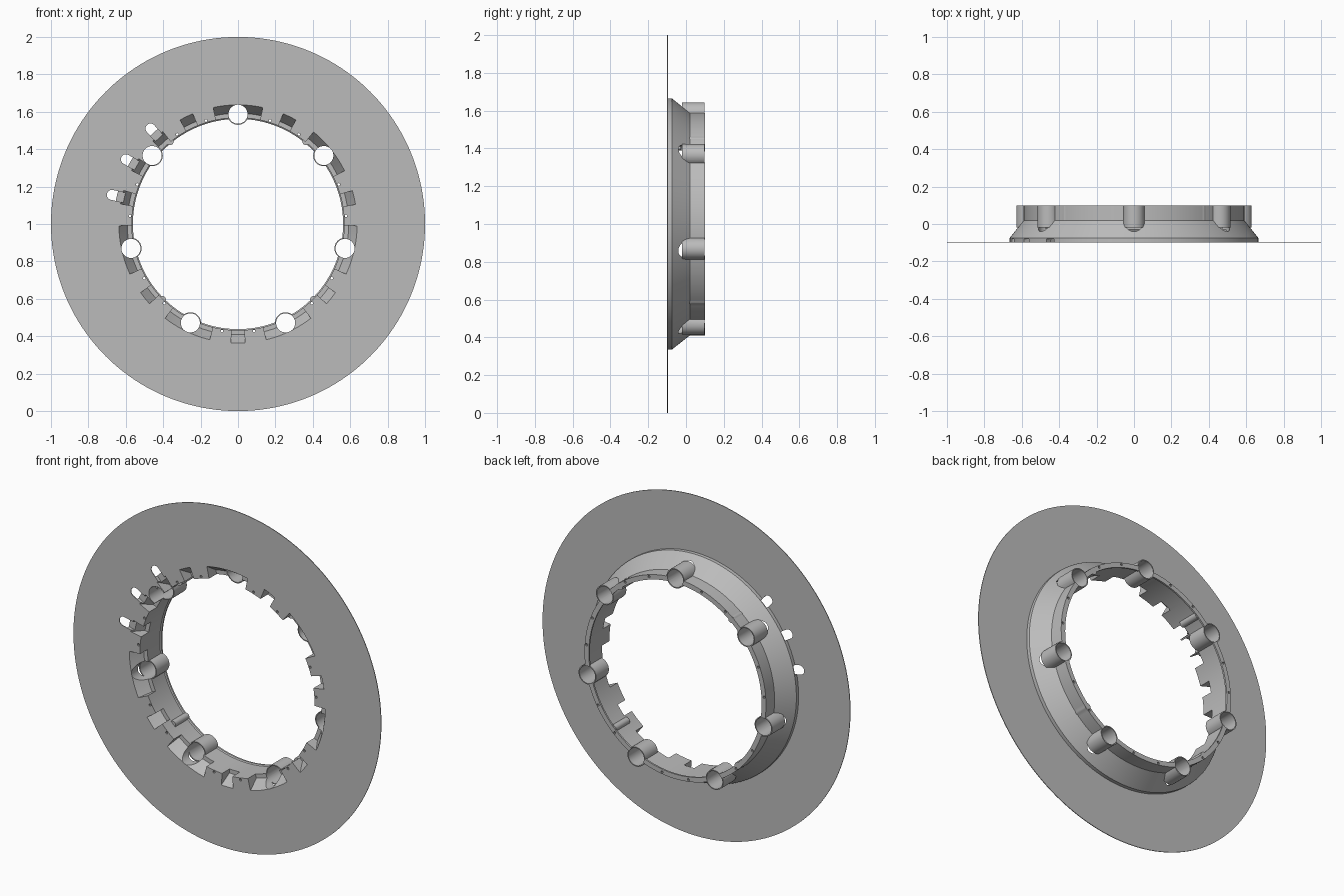
import bpy, bmesh
from math import sin, cos, pi, radians

cube = bpy.data.objects.get("Cube")
if cube:
    bpy.data.objects.remove(cube, do_unlink=True)

grey = bpy.data.materials.new("plain_grey")
grey.use_nodes = True
colour = (0.5, 0.5, 0.5, 1)
grey.diffuse_color = colour
grey.node_tree.nodes["Principled BSDF"].inputs["Base Color"].default_value = colour

FRONT, BACK = -0.1, 0.1
STEP = 360 / 7
HOLES = [90 + STEP * i for i in range(7)]


def polar(r, angle, y):
    a = radians(angle)
    return (r * cos(a), y, 1 + r * sin(a))


def sweep(bm, profile, start, end, steps):
    """Turn a closed (radius, y) profile about the axis; a full turn is closed up."""
    full = end - start >= 360
    rings = [[bm.verts.new(polar(r, start + (end - start) * i / steps, y)) for r, y in profile]
             for i in range(steps if full else steps + 1)]
    for i in range(steps):
        a, b = rings[i], rings[(i + 1) % len(rings)]
        for j in range(len(profile)):
            k = (j + 1) % len(profile)
            bm.faces.new((a[j], a[k], b[k], b[j]))
    if not full:
        bm.faces.new(rings[0])
        bm.faces.new(rings[-1])


def capsule(bm, angle, inner, outer, radius, y0, y1, steps=16):
    """Rounded bar along a radial line; equal ends give a round cylinder."""
    a = radians(angle)
    rim = []
    for i in range(2 * steps):
        t = -pi / 2 + pi * (i + 0.5) / steps
        along = (outer if i < steps else inner) + radius * cos(t)
        side = radius * sin(t)
        rim.append((along * cos(a) - side * sin(a), 1 + along * sin(a) + side * cos(a)))
    low = [bm.verts.new((x, y0, z)) for x, z in rim]
    high = [bm.verts.new((x, y1, z)) for x, z in rim]
    bm.faces.new(low)
    bm.faces.new(high)
    for i in range(len(rim)):
        j = (i + 1) % len(rim)
        bm.faces.new((low[i], low[j], high[j], high[i]))


def finish(bm, name):
    bmesh.ops.recalc_face_normals(bm, faces=bm.faces)
    mesh = bpy.data.meshes.new(name)
    bm.to_mesh(mesh)
    bm.free()
    obj = bpy.data.objects.new(name, mesh)
    bpy.context.collection.objects.link(obj)
    mesh.materials.append(grey)
    return obj


def combine(target, bm, operation):
    tool = finish(bm, "helper")
    tool.hide_render = True
    bpy.context.view_layer.objects.active = target
    mod = target.modifiers.new("shape", 'BOOLEAN')
    mod.operation, mod.solver, mod.object = operation, 'EXACT', tool
    bpy.ops.object.modifier_apply(modifier=mod.name)
    bpy.data.objects.remove(tool, do_unlink=True)


# Thin disc with the conical collar and short rear neck
bm = bmesh.new()
sweep(bm, [(0.568, FRONT), (1, FRONT), (1, -0.096), (0.665, -0.096), (0.665, -0.075),
           (0.59, 0.02), (0.59, BACK), (0.562, BACK), (0.562, 0.09), (0.568, 0.085)], 0, 360, 160)
ring = finish(bm, "flanged_ring")

# Sleeves around the seven holes and four little bosses in the bore
bm = bmesh.new()
for a in HOLES:
    capsule(bm, a, 0.587, 0.587, 0.057, -0.02, BACK - 0.001)
for a in (50.6, 129.4, 225, 315):
    capsule(bm, a, 0.572, 0.572, 0.02, -0.03, BACK - 0.002, 8)
combine(ring, bm, 'UNION')

# Sloped pockets around the bore: wide at the holes, narrow between them
bm = bmesh.new()
pocket = [(0.5, -0.13), (0.65, -0.13), (0.637, FRONT), (0.592, -0.03), (0.5, -0.03)]
for i, a in enumerate(HOLES):
    if i != 1:
        sweep(bm, pocket, a - 12, a + 12, 10)
    if i != 1:
        sweep(bm, pocket, a + STEP / 2 - 3.4, a + STEP / 2 + 3.4, 2)
SLOTS = (132.5, 150, 167)
for a in SLOTS:
    sweep(bm, pocket, a - 3.3, a + 3.3, 2)
combine(ring, bm, 'DIFFERENCE')

# Three round-ended slots reaching out through the disc
bm = bmesh.new()
for a in SLOTS:
    capsule(bm, a, 0.58, 0.692, 0.027, -0.14, -0.08)
combine(ring, bm, 'DIFFERENCE')

# Seven round through holes
bm = bmesh.new()
for a in HOLES:
    capsule(bm, a, 0.587, 0.587, 0.051, -0.2, 0.2, 20)
combine(ring, bm, 'DIFFERENCE')

# Small pin holes on both sides of every large hole
bm = bmesh.new()
for a in HOLES:
    for side in (-17.2, 17.2):
        capsule(bm, a + side, 0.579, 0.579, 0.007, -0.2, 0.2, 5)
combine(ring, bm, 'DIFFERENCE')

bpy.ops.object.select_all(action='DESELECT')
ring.select_set(True)
bpy.context.view_layer.objects.active = ring
bpy.ops.object.shade_smooth_by_angle(angle=radians(25))
